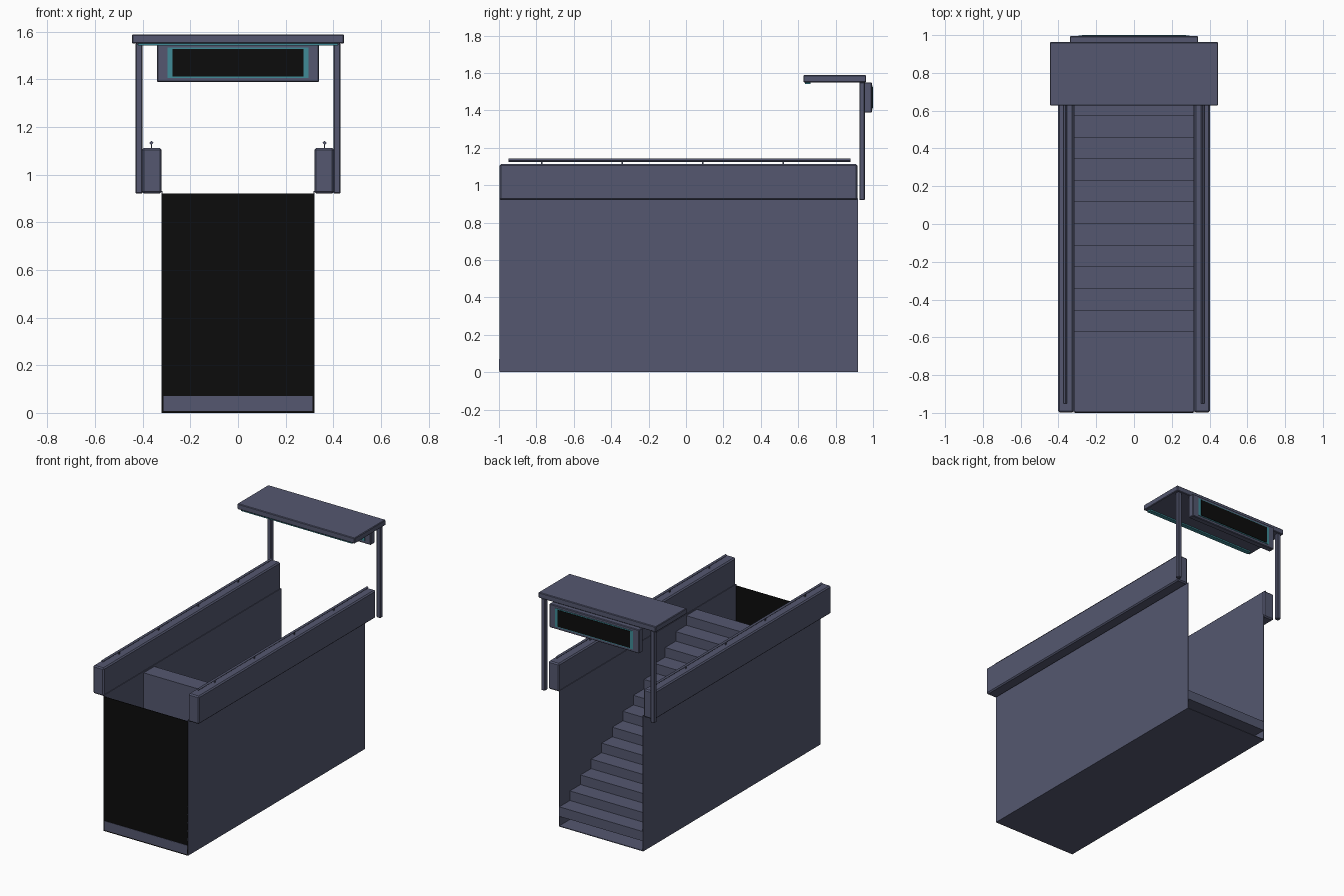
import bpy, bmesh, math

if "Cube" in bpy.data.objects:
    bpy.data.objects.remove(bpy.data.objects["Cube"])


def material(name, rgb):
    m = bpy.data.materials.new(name)
    m.diffuse_color = (*rgb, 1)
    m.use_nodes = True
    m.node_tree.nodes["Principled BSDF"].inputs["Base Color"].default_value = m.diffuse_color
    return m


GREY = material("slate_grey", (0.089, 0.097, 0.162))
BLACK = material("black", (0.0035, 0.0035, 0.0035))
TEAL = material("teal", (0.05, 0.26, 0.31))


def finish(name, bm, mat):
    bmesh.ops.recalc_face_normals(bm, faces=bm.faces)
    me = bpy.data.meshes.new(name)
    bm.to_mesh(me)
    bm.free()
    me.materials.append(mat)
    ob = bpy.data.objects.new(name, me)
    bpy.context.collection.objects.link(ob)
    return ob


def box(name, x, y, z, mat=GREY, bevel=0):
    """Box from (min, max) pairs, with an optional chamfer."""
    bm = bmesh.new()
    bmesh.ops.create_cube(bm, size=1)
    for v in bm.verts:
        v.co = [lo + (c + 0.5) * (hi - lo) for c, (lo, hi) in zip(v.co, (x, y, z))]
    if bevel:
        bmesh.ops.bevel(bm, geom=bm.edges[:], offset=bevel, segments=1, affect='EDGES')
    return finish(name, bm, mat)


# Stairwell: floor, closed front end with base strip
box("floor", (-0.32, 0.32), (-0.995, 0.92), (0, 0.005))
box("end_wall", (-0.318, 0.318), (-0.998, -0.994), (0.0, 0.92), BLACK)
box("end_wall_base", (-0.312, 0.312), (-1.0, -0.99), (0.008, 0.07))

# Staircase: one stepped profile swept across the width
STEPS, Y0, RUN, Z0 = 13, 0.92, 0.1146, 0.07
RISE = (0.92 - Z0) / STEPS
profile = [(Y0, Z0)]
for i in range(STEPS):
    z = Z0 + RISE * (i + 1)
    profile += [(Y0 - RUN * i, z), (Y0 - RUN * (i + 1), z)]
profile.append((Y0 - RUN * STEPS, Z0))
bm = bmesh.new()
face = bm.faces.new([bm.verts.new((-0.316, y, z)) for y, z in profile])
ext = bmesh.ops.extrude_face_region(bm, geom=[face])
for g in ext["geom"]:
    if isinstance(g, bmesh.types.BMVert):
        g.co.x = 0.316
finish("stairs", bm, GREY)

# Parts on both sides
for s, side in ((-1, "left"), (1, "right")):
    def span(a, b):
        return tuple(sorted((s * a, s * b)))

    box(f"side_wall_{side}", span(0.316, 0.32), (-0.998, 0.92), (0, 0.93))
    box(f"parapet_{side}", span(0.32, 0.402), (-0.998, 0.918), (0.92, 1.112), bevel=0.008)
    box(f"canopy_post_{side}", span(0.40, 0.43), (0.927, 0.957), (0.92, 1.55), bevel=0.004)

    # Diamond-section handrail on small brackets
    bm = bmesh.new()
    bmesh.ops.create_cone(bm, cap_ends=True, segments=4, radius1=0.009, radius2=0.009, depth=1.83)
    for v in bm.verts:
        x, y, z = v.co
        v.co = (s * 0.363 + x, z - 0.035, 1.133 + y)
    finish(f"handrail_{side}", bm, GREY)
    for i in range(4):
        y = 0.52 - 0.43 * i
        box(f"rail_bracket_{side}_{i + 1}", span(0.36, 0.366), (y - 0.004, y + 0.004), (1.105, 1.13))

# Canopy with light strip under its front edge
box("canopy", (-0.445, 0.445), (0.627, 0.963), (1.55, 1.588), bevel=0.004)
box("canopy_light", (-0.42, 0.42), (0.635, 0.665), (1.541, 1.551), TEAL)

# Hanging sign, with a teal border and dark panel on both faces
box("sign_box", (-0.34, 0.34), (0.952, 0.994), (1.388, 1.55), bevel=0.004)
for name, y, d in (("front", 0.952, -1), ("back", 0.994, 1)):
    for part, w, z, out, mat in (("border", 0.295, (1.406, 1.532), 0.003, TEAL),
                                 ("panel", 0.275, (1.412, 1.526), 0.006, BLACK)):
        box(f"sign_{part}_{name}", (-w, w), tuple(sorted((y - d * 0.002, y + d * out))), z, mat)
